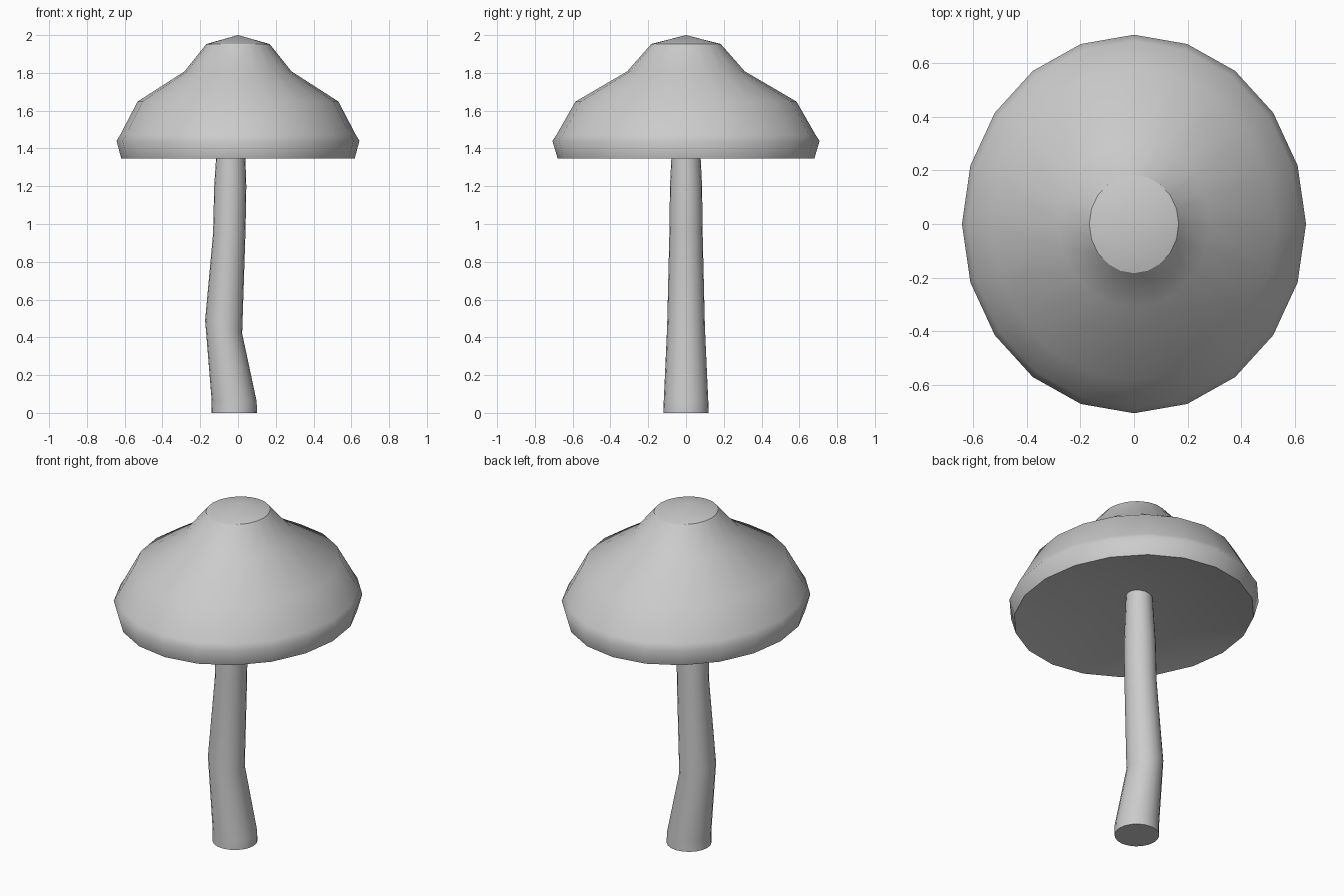
import bpy, bmesh
from math import cos, sin, pi, radians

if "Cube" in bpy.data.objects:
    bpy.data.objects.remove(bpy.data.objects["Cube"])


def loft(name, rings, sides, apex=None, hollow=None):
    """Skin elliptical rings (cx, z, rx, ry, tilt); apex / hollow close the ends to points."""
    bm = bmesh.new()
    loops = []
    for cx, z, rx, ry, tilt in rings:
        loops.append([bm.verts.new((cx + rx * cos(2 * pi * i / sides),
                                    ry * sin(2 * pi * i / sides),
                                    z + tilt * cos(2 * pi * i / sides)))
                      for i in range(sides)])
    for a, b in zip(loops, loops[1:]):
        for i in range(sides):
            j = (i + 1) % sides
            bm.faces.new((a[i], a[j], b[j], b[i]))
    # Close both ends, flat or with a cone
    for ring, point in ((loops[0][::-1], hollow), (loops[-1], apex)):
        if point is None:
            bm.faces.new(ring)
        else:
            tip = bm.verts.new((0, 0, point))
            for i in range(sides):
                bm.faces.new((ring[i], ring[(i + 1) % sides], tip))
    bmesh.ops.recalc_face_normals(bm, faces=bm.faces)
    mesh = bpy.data.meshes.new(name)
    bm.to_mesh(mesh)
    bm.free()
    obj = bpy.data.objects.new(name, mesh)
    bpy.context.collection.objects.link(obj)
    bpy.ops.object.select_all(action='DESELECT')
    obj.select_set(True)
    bpy.context.view_layer.objects.active = obj
    bpy.ops.object.shade_smooth_by_angle(angle=radians(62))
    # Crisp edge around the small crown
    if apex is not None:
        top = range((len(rings) - 1) * sides, len(rings) * sides)
        for e in mesh.edges:
            if e.vertices[0] in top and e.vertices[1] in top:
                e.use_edge_sharp = True
    return obj


# Cap: oval bell, 10% deeper than wide, with a shallow conical hollow beneath
cap_profile = [(0.618, 1.347), (0.643, 1.44), (0.622, 1.475),
               (0.532, 1.648), (0.283, 1.808), (0.167, 1.953)]
loft("cap", [(0, z, r, r * 1.1, 0) for r, z in cap_profile], 20,
     apex=2.0, hollow=1.49)

# Stem: bent tapering stalk, rings tilted at the bend
stem_rings = [(-0.02, 0.0, 0.12, 0.12, 0),
              (-0.02, 0.06, 0.119, 0.118, 0),
              (-0.076, 0.455, 0.098, 0.1, -0.035),
              (-0.046, 0.96, 0.086, 0.088, 0.01),
              (-0.041, 1.2, 0.085, 0.085, 0),
              (-0.036, 1.5, 0.07, 0.07, 0)]
loft("stem", stem_rings, 20)
